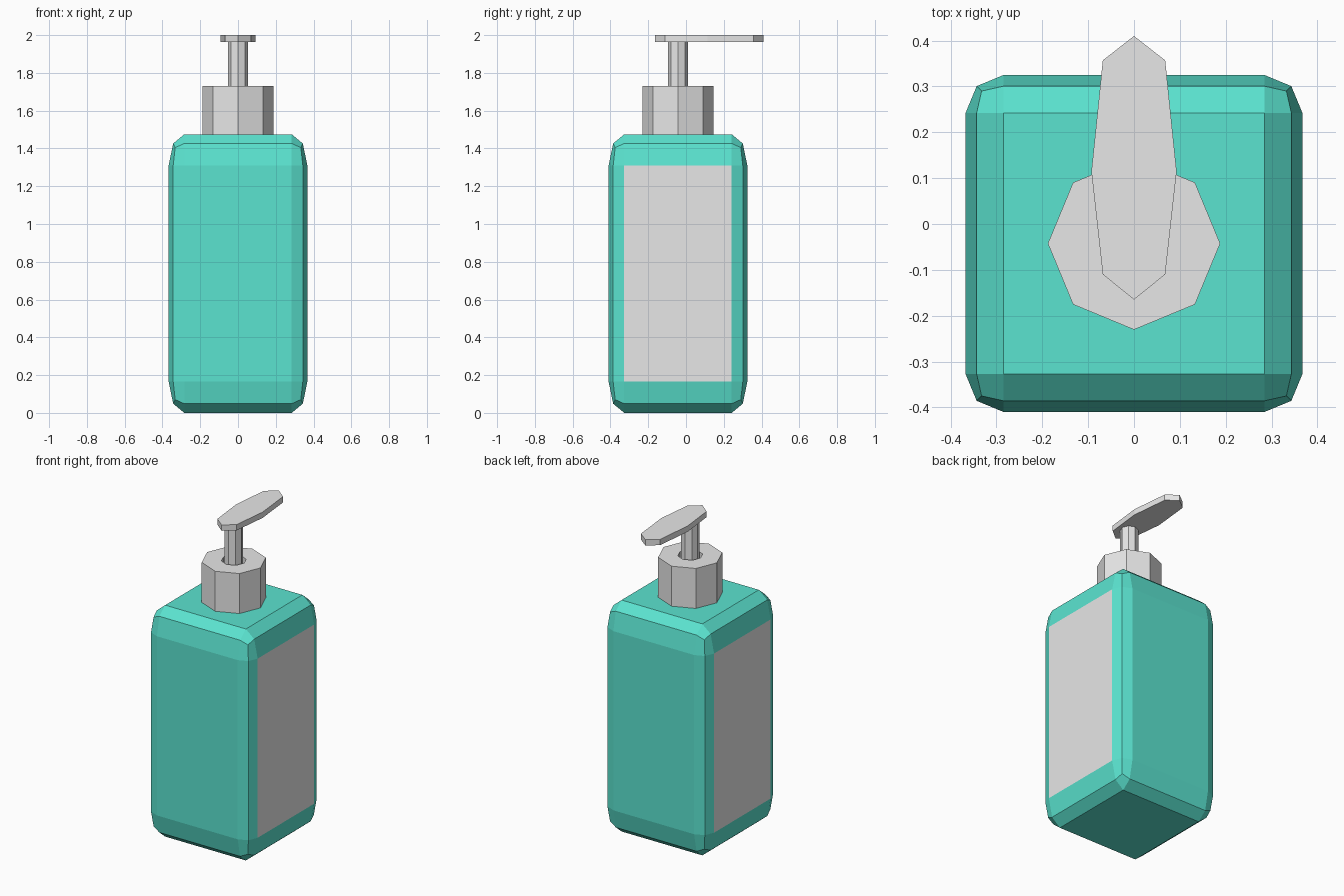
import bpy, bmesh, math
from mathutils import Matrix

if "Cube" in bpy.data.objects:
    bpy.data.objects.remove(bpy.data.objects["Cube"])

CY = -0.0425  # centre of bottle and pump in y


def material(name, rgb):
    m = bpy.data.materials.new(name)
    m.diffuse_color = (*rgb, 1.0)
    m.use_nodes = True
    m.node_tree.nodes["Principled BSDF"].inputs["Base Color"].default_value = m.diffuse_color
    return m


teal = material("teal", (0.104, 0.772, 0.630))
grey = material("light_grey", (0.8, 0.8, 0.8))


def finish(bm, name, *mats):
    bmesh.ops.recalc_face_normals(bm, faces=bm.faces[:])
    me = bpy.data.meshes.new(name)
    bm.to_mesh(me)
    bm.free()
    for m in mats:
        me.materials.append(m)
    ob = bpy.data.objects.new(name, me)
    bpy.context.collection.objects.link(ob)
    return ob


def prism(outline, z0, z1):
    """Extrude a flat outline from z0 up to z1."""
    bm = bmesh.new()
    base = bm.faces.new([bm.verts.new((x, y, z0)) for x, y in outline])
    ext = bmesh.ops.extrude_face_region(bm, geom=[base], use_keep_orig=True)
    verts = [g for g in ext["geom"] if isinstance(g, bmesh.types.BMVert)]
    bmesh.ops.translate(bm, verts=verts, vec=(0, 0, z1 - z0))
    return bm


def octagon(r):
    return [(r * math.cos(i * math.pi / 4), CY + r * math.sin(i * math.pi / 4))
            for i in range(8)]


# Bottle: bevelled cube stretched upwards, grey label on both flat x sides
W, H = 0.735, 1.475
bm = bmesh.new()
bmesh.ops.create_cube(bm, size=W)
bmesh.ops.bevel(bm, geom=bm.edges[:], offset=0.083, segments=2, profile=0.5,
                affect='EDGES')
bmesh.ops.transform(bm, verts=bm.verts[:], matrix=(
    Matrix.Translation((0, CY, H / 2)) @ Matrix.Diagonal((1, 1, H / W, 1))))
bm.normal_update()
for f in bm.faces:
    f.material_index = int(abs(f.normal.x) > 0.99 and f.calc_area() > 0.3)
finish(bm, "bottle", teal, grey)

# Pump collar with a small recess around the stem
bm = prism(octagon(0.188), H, 1.73)
top = max(bm.faces, key=lambda f: f.calc_center_median().z)
ring = bmesh.ops.inset_individual(bm, faces=[top], thickness=0.115)
ext = bmesh.ops.extrude_face_region(bm, geom=[top])
bmesh.ops.delete(bm, geom=[top], context='FACES_ONLY')
bmesh.ops.translate(bm, vec=(0, 0, -0.04), verts=[
    g for g in ext["geom"] if isinstance(g, bmesh.types.BMVert)])
finish(bm, "pump_collar", grey)

# Pump stem
finish(prism(octagon(0.053), 1.68, 1.965), "pump_stem", grey)

# Pump head: long tapered octagonal plate, mirrored about x = 0
half = [(0.068, -0.11), (0.093, 0.115), (0.068, 0.357)]
outline = ([(0, -0.165)] + half + [(0, 0.41)]
           + [(-x, y) for x, y in reversed(half)])
finish(prism(outline, 1.963, 2.0), "pump_head", grey)
